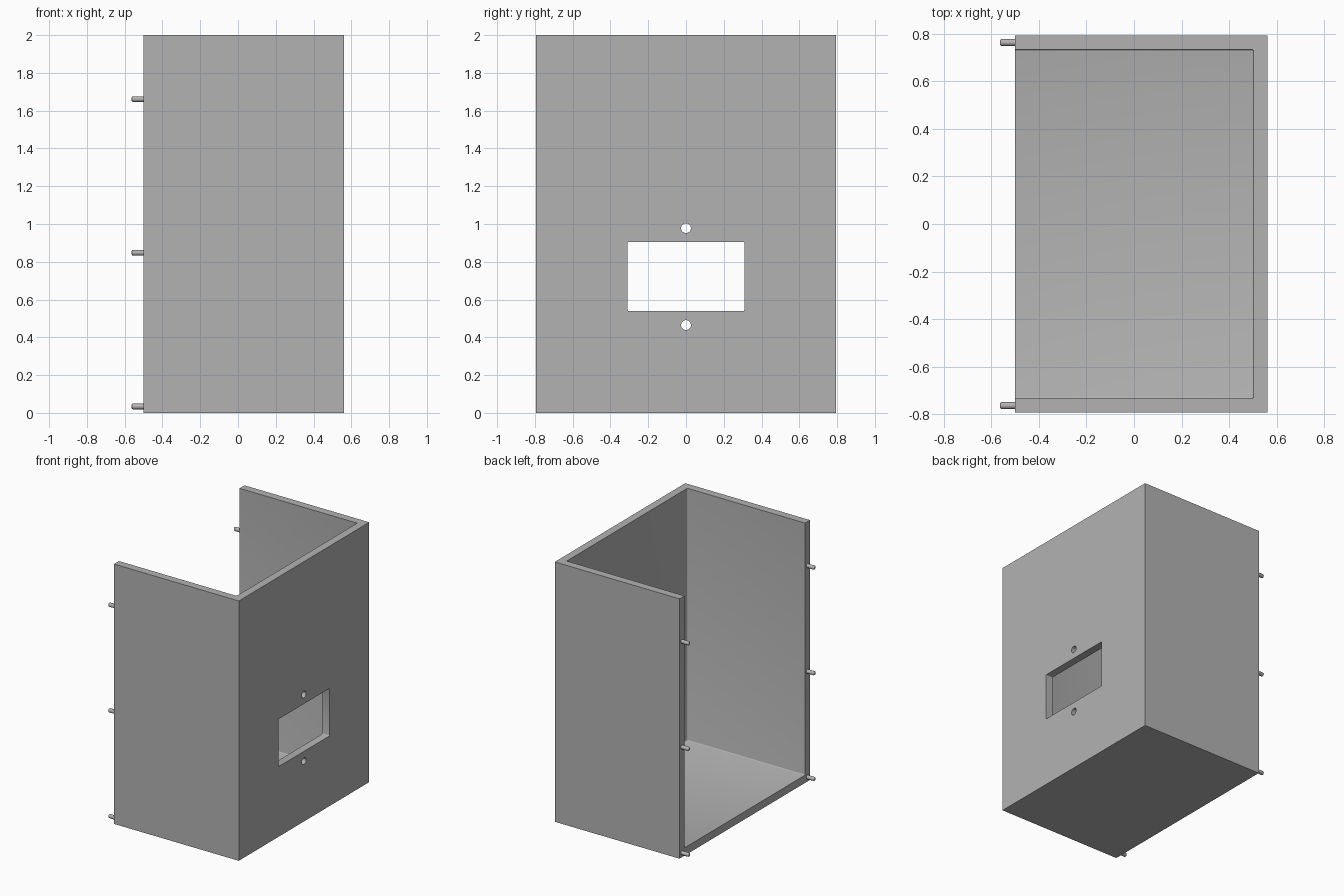
import bpy, bmesh, math
from mathutils import Matrix, Vector

cube = bpy.data.objects.get("Cube")
if cube:
    bpy.data.objects.remove(cube, do_unlink=True)

# Single grey material
grey = bpy.data.materials.new("plain grey")
grey.use_nodes = True
colour = (0.45, 0.45, 0.45, 1)
grey.diffuse_color = colour
grey.node_tree.nodes["Principled BSDF"].inputs["Base Color"].default_value = colour


def add_object(name, bm):
    bmesh.ops.recalc_face_normals(bm, faces=bm.faces)
    mesh = bpy.data.meshes.new(name)
    bm.to_mesh(mesh)
    bm.free()
    mesh.materials.append(grey)
    obj = bpy.data.objects.new(name, mesh)
    bpy.context.collection.objects.link(obj)
    return obj


def box(name, low, high, fillet=0, along_x=False):
    low, high = Vector(low), Vector(high)
    bm = bmesh.new()
    bmesh.ops.create_cube(bm, size=1)
    bmesh.ops.scale(bm, vec=high - low, verts=bm.verts)
    bmesh.ops.translate(bm, vec=(low + high) / 2, verts=bm.verts)
    if fillet:
        edges = [e for e in bm.edges if not along_x
                 or abs(e.verts[0].co.x - e.verts[1].co.x) > 0.01]
        bmesh.ops.bevel(bm, geom=edges, offset=fillet, segments=3,
                        profile=0.5, affect='EDGES')
    return add_object(name, bm)


def rod(name, start_x, end_x, y, z, radius, tip=0):
    # Rod along x, with an optional rounded tip at the end
    bm = bmesh.new()
    bmesh.ops.create_cone(bm, cap_ends=True, segments=24, radius1=radius,
                          radius2=radius, depth=abs(end_x - start_x))
    if tip:
        rim = [e for e in bm.edges if all(v.co.z > 0 for v in e.verts)]
        bmesh.ops.bevel(bm, geom=rim, offset=tip, segments=3,
                        profile=0.5, affect='EDGES')
    turn = math.copysign(math.pi / 2, end_x - start_x)
    bmesh.ops.transform(bm, verts=bm.verts,
                        matrix=Matrix.Translation(((start_x + end_x) / 2, y, z))
                        @ Matrix.Rotation(turn, 4, 'Y'))
    return add_object(name, bm)


def smooth(obj):
    bpy.ops.object.select_all(action='DESELECT')
    obj.select_set(True)
    bpy.context.view_layer.objects.active = obj
    bpy.ops.object.shade_smooth_by_angle(angle=math.radians(35))


# Housing shell: floor, front, back and one panel wall; open on top and at -x
half_depth, wall = 0.793, 0.06
left, right = -0.5, 0.562
inner = half_depth - wall
housing = box("housing", (left, -half_depth, 0), (right, half_depth, 2))

cutters = [
    box("cavity_cutter", (left - 0.2, -inner, wall), (right - wall, inner, 2.2), 0.006),
    box("window_cutter", (0.4, -0.309, 0.54), (0.7, 0.309, 0.905), 0.006, True),
    rod("lower_screw_hole_cutter", 0.4, 0.7, 0, 0.465, 0.026),
    rod("upper_screw_hole_cutter", 0.4, 0.7, 0, 0.978, 0.026),
]
for cutter in cutters:
    cut = housing.modifiers.new(cutter.name, 'BOOLEAN')
    cut.operation = 'DIFFERENCE'
    cut.solver = 'EXACT'
    cut.object = cutter

# Bake the cuts, then drop the cutters
graph = bpy.context.evaluated_depsgraph_get()
baked = bpy.data.meshes.new_from_object(housing.evaluated_get(graph))
housing.modifiers.clear()
housing.data = baked
for cutter in cutters:
    bpy.data.objects.remove(cutter, do_unlink=True)
smooth(housing)

# Locating pins on the open edge
for side, y in (("front", -0.763), ("back", 0.763)):
    for level, z in (("lower", 0.034), ("middle", 0.848), ("upper", 1.661)):
        smooth(rod(f"{side}_{level}_pin", left + 0.02, -0.563, y, z, 0.015, 0.007))
